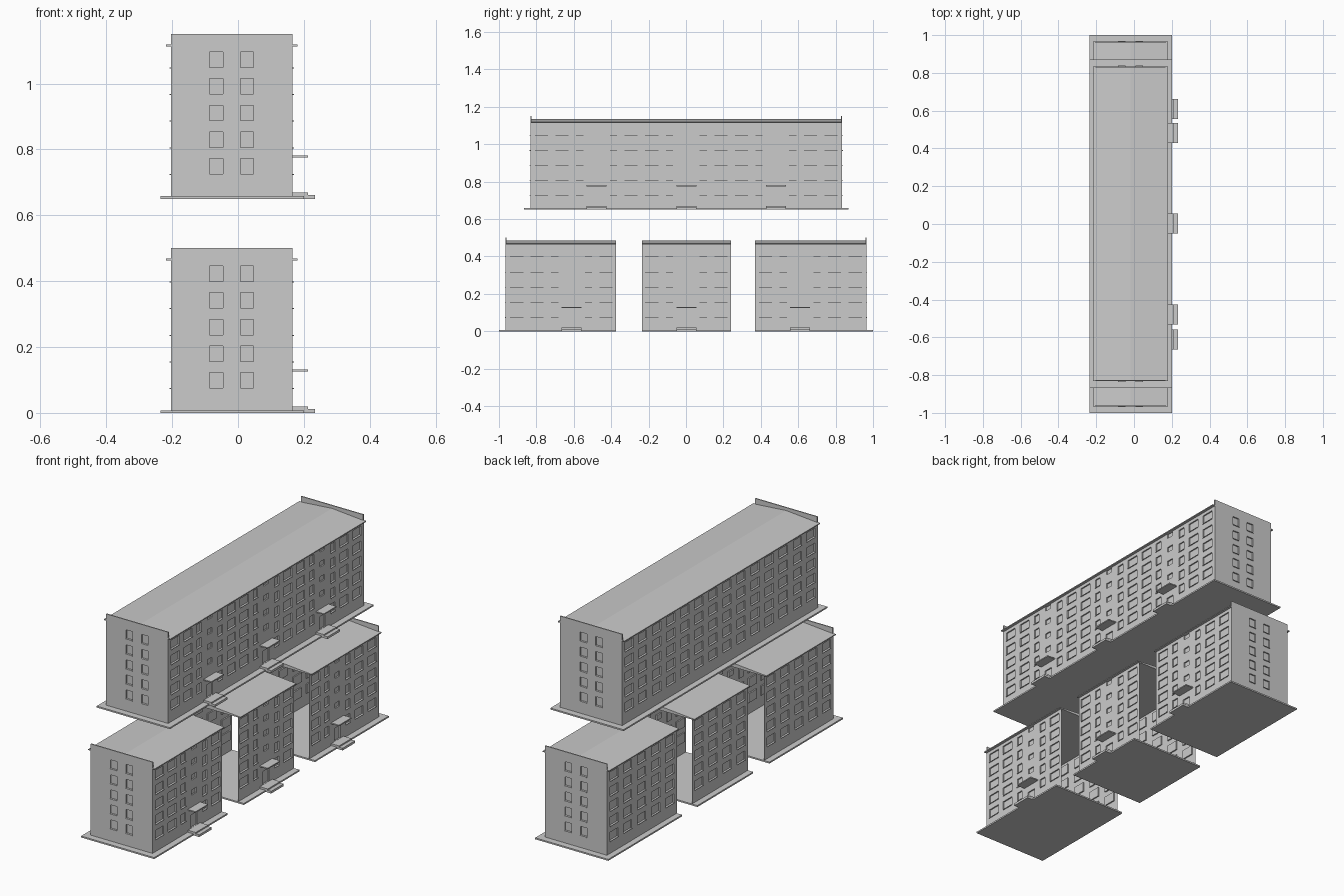
import bpy, bmesh
from mathutils import Vector

if "Cube" in bpy.data.objects:
    bpy.data.objects.remove(bpy.data.objects["Cube"])

XL, XR = -0.204, 0.166          # long wall planes
H_EAVE, H_TOP = 0.468, 0.5      # eave and parapet heights
FLOORS = [0.074 + 0.081 * i for i in range(5)]
RECESS = 0.007


def finish(bm, name):
    me = bpy.data.meshes.new(name)
    bm.to_mesh(me)
    bm.free()
    ob = bpy.data.objects.new(name, me)
    bpy.context.collection.objects.link(ob)
    return ob


def add_box(bm, lo, hi):
    v = [bm.verts.new((x, y, z)) for x in (lo[0], hi[0])
         for y in (lo[1], hi[1]) for z in (lo[2], hi[2])]
    for f in ((0, 1, 3, 2), (4, 6, 7, 5), (0, 4, 5, 1),
              (2, 3, 7, 6), (0, 2, 6, 4), (1, 5, 7, 3)):
        bm.faces.new([v[i] for i in f])


def box(name, lo, hi):
    bm = bmesh.new()
    add_box(bm, lo, hi)
    return finish(bm, name)


def facade(name, origin, along, out, u0, u1, height, holes):
    """Thin wall with recessed openings; holes are (u0, v0, u1, v1)."""
    o, a, n = Vector(origin), Vector(along), Vector(out)
    bm = bmesh.new()

    def quad(*pts):
        bm.faces.new([bm.verts.new(o + a * u + n * d + Vector((0, 0, v)))
                      for u, v, d in pts])

    us = sorted({round(x, 4) for h in holes for x in (h[0], h[2])} | {u0, u1})
    vs = sorted({round(x, 4) for h in holes for x in (h[1], h[3])} | {0, height})
    for ua, ub in zip(us, us[1:]):
        for va, vb in zip(vs, vs[1:]):
            cu, cv = (ua + ub) / 2, (va + vb) / 2
            if not any(h[0] < cu < h[2] and h[1] < cv < h[3] for h in holes):
                quad((ua, va, 0), (ub, va, 0), (ub, vb, 0), (ua, vb, 0))
    # panes and reveals
    for ua, va, ub, vb in holes:
        ring = [(ua, va), (ub, va), (ub, vb), (ua, vb)]
        quad(*[(u, v, -RECESS) for u, v in ring])
        for p, q in zip(ring, ring[1:] + ring[:1]):
            quad((*p, 0), (*q, 0), (*q, -RECESS), (*p, -RECESS))
    bmesh.ops.remove_doubles(bm, verts=bm.verts, dist=0.0003)
    bmesh.ops.recalc_face_normals(bm, faces=bm.faces)
    if sum(f.normal.dot(n) * f.calc_area() for f in bm.faces) < 0:
        bmesh.ops.reverse_faces(bm, faces=bm.faces)
    finish(bm, name)


def sills(name, origin, along, out, holes):
    o, a, n = Vector(origin), Vector(along), Vector(out)
    bm = bmesh.new()
    for ua, va, ub, vb in holes:
        p = o + a * ua - n * RECESS + Vector((0, 0, va - 0.002))
        q = o + a * ub + n * 0.004 + Vector((0, 0, va + 0.001))
        add_box(bm, [min(s, t) for s, t in zip(p, q)],
                [max(s, t) for s, t in zip(p, q)])
    bmesh.ops.recalc_face_normals(bm, faces=bm.faces)
    finish(bm, name)


def windows(centres):
    return [(c - w / 2, z, c + w / 2, z + 0.048) for c, w in centres for z in FLOORS]


def block(name, z0, y0, y1, end0, end1, stairs):
    # foundation slab
    box(name + "_slab", (-0.236, y0 - 0.035 * end0, z0),
        (0.2, y1 + 0.035 * end1, z0 + 0.008))
    extra = ([(y0 + 0.06, 0.07)] if end0 else []) + ([(y1 - 0.06, 0.07)] if end1 else [])

    # entrance side
    cols = list(extra)
    small = []
    for s in stairs:
        cols += [(s + k * d, w) for k in (-1, 1) for d, w in ((0.09, 0.038), (0.185, 0.07))]
        small += [(s - 0.02, 0.195 + 0.081 * i, s + 0.02, 0.223 + 0.081 * i) for i in range(4)]
        small.append((s - 0.025, 0.02, s + 0.025, 0.09))
    wins = windows(cols)
    wall = ((XR, 0, z0), (0, 1, 0), (1, 0, 0))
    facade(name + "_entrance_wall", *wall, y0, y1, H_EAVE, wins + small)
    sills(name + "_entrance_sills", *wall, wins)

    # rear side
    wins = windows(extra + [(s + d, 0.07) for s in stairs for d in (-0.18, -0.06, 0.06, 0.18)])
    wall = ((XL, 0, z0), (0, 1, 0), (-1, 0, 0))
    facade(name + "_rear_wall", *wall, y0, y1, H_EAVE, wins)
    sills(name + "_rear_sills", *wall, wins)

    # end walls rising into parapets; cut ends stay open
    for on, y, d in ((end0, y0, -1), (end1, y1, 1)):
        if on:
            tag = name + ("_front" if d < 0 else "_back")
            wins = windows([(-0.066, 0.04), (0.027, 0.04)])
            wall = ((0, y, z0), (1, 0, 0), (0, d, 0))
            facade(tag + "_end_wall", *wall, XL, XR, H_TOP, wins)
            sills(tag + "_end_sills", *wall, wins)
            box(tag + "_parapet", (XL, min(y, y - d * 0.006), z0 + H_EAVE - 0.01),
                (XR, max(y, y - d * 0.006), z0 + H_TOP))

    # shallow pitched roof
    prof = [(-0.218, 0.463), (0.18, 0.463), (0.18, H_EAVE), (-0.019, 0.484), (-0.218, H_EAVE)]
    bm = bmesh.new()
    f = bm.faces.new([bm.verts.new((x, y0, z0 + z)) for x, z in prof])
    ext = bmesh.ops.extrude_face_region(bm, geom=[f])["geom"]
    bmesh.ops.translate(bm, vec=(0, y1 - y0, 0),
                        verts=[g for g in ext if isinstance(g, bmesh.types.BMVert)])
    bmesh.ops.recalc_face_normals(bm, faces=bm.faces)
    finish(bm, name + "_roof")

    # porch, step and canopy at each entrance
    for i, s in enumerate(stairs):
        tag = f"{name}_{i + 1}"
        box(tag + "_porch", (XR, s - 0.053, z0), (0.213, s + 0.053, z0 + 0.019))
        box(tag + "_step", (0.213, s - 0.053, z0), (0.234, s + 0.053, z0 + 0.012))
        box(tag + "_canopy", (XR, s - 0.053, z0 + 0.125), (0.213, s + 0.053, z0 + 0.131))


# complete long building above, three separate modules below
block("long_building", 0.65, -0.832, 0.835, True, True, [-0.478, 0.002, 0.481])
block("front_module", 0.0, -0.965, -0.374, True, False, [-0.612])
block("middle_module", 0.0, -0.236, 0.24, False, False, [0.002])
block("back_module", 0.0, 0.37, 0.965, False, True, [0.61])
